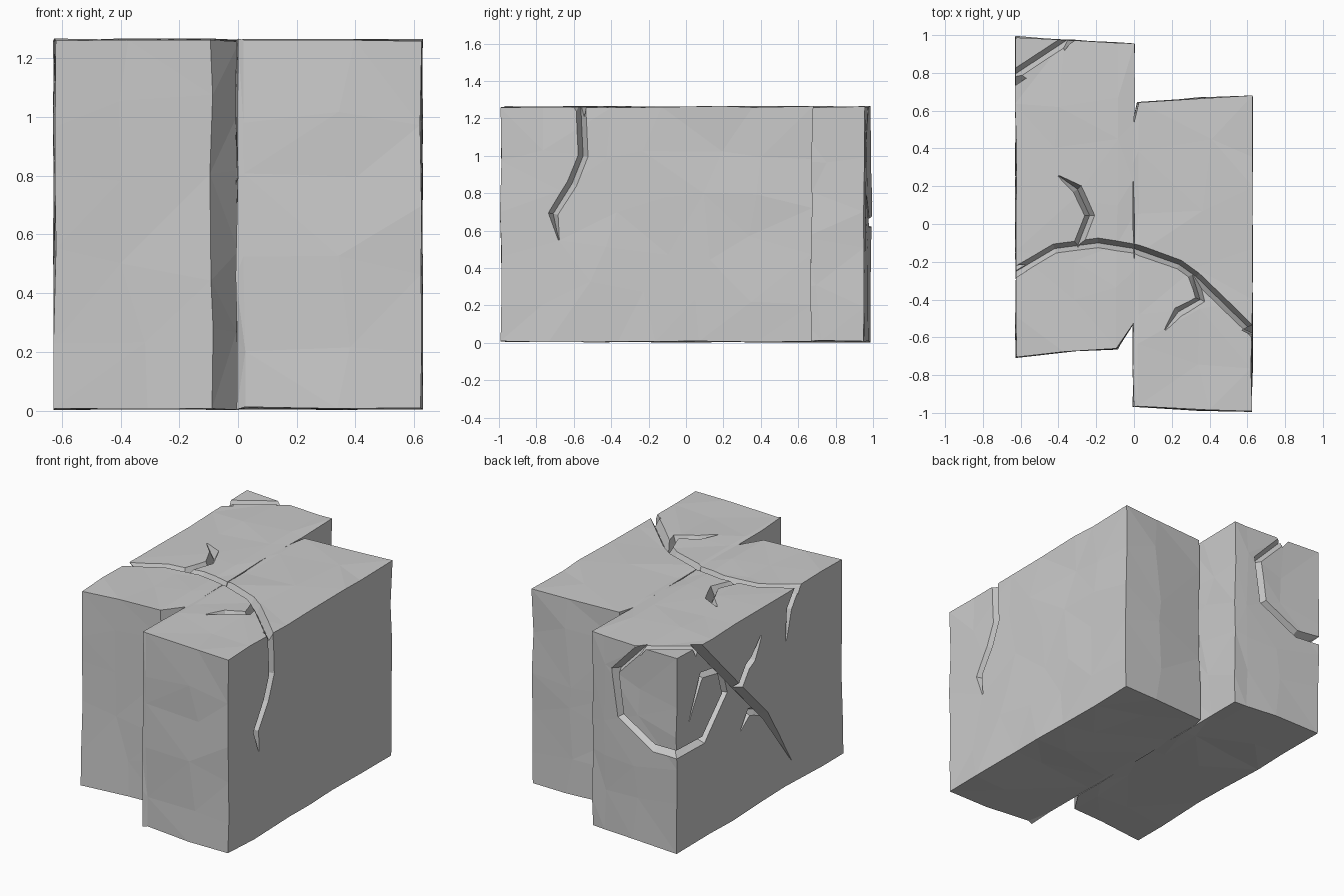
import bpy, bmesh, random
from mathutils import Vector

if "Cube" in bpy.data.objects:
    bpy.data.objects.remove(bpy.data.objects["Cube"])

TOP, SIDE, BOTTOM = 1.262, 0.625, 0.008
ROWS, LAYERS = 6, 5


def make_object(name, bm):
    bmesh.ops.recalc_face_normals(bm, faces=bm.faces)
    mesh = bpy.data.meshes.new(name)
    bm.to_mesh(mesh)
    bm.free()
    ob = bpy.data.objects.new(name, mesh)
    bpy.context.collection.objects.link(ob)
    return ob


def stone_block(name, columns, seed):
    """Rough hewn block; columns are (x, front y, back y)."""
    rng = random.Random(seed)
    bm = bmesh.new()
    size = (len(columns) - 1, ROWS, LAYERS)
    verts = {}

    def vert(i, j, k):
        if (i, j, k) not in verts:
            x, y0, y1 = columns[i]
            p = [x, y0 + (y1 - y0) * j / ROWS, BOTTOM + (TOP - BOTTOM) * k / LAYERS]
            # slide facet corners along the face, nudge them only slightly out of it
            for a, (idx, slide) in enumerate(zip((i, j, k), (0.006, 0.08, 0.07))):
                p[a] += rng.uniform(-1, 1) * (slide if 0 < idx < size[a] else 0.006)
            if 0 < i < size[0] and abs(x) > 0.2:
                p[0] += rng.uniform(-0.06, 0.06)
            verts[i, j, k] = bm.verts.new(p)
        return verts[i, j, k]

    for axis in range(3):
        u, v = [a for a in range(3) if a != axis]
        for end in (0, size[axis]):
            for a in range(size[u]):
                for b in range(size[v]):
                    quad = []
                    for da, db in ((0, 0), (1, 0), (1, 1), (0, 1)):
                        c = [0, 0, 0]
                        c[axis], c[u], c[v] = end, a + da, b + db
                        quad.append(vert(*c))
                    bm.faces.new(quad)
    bmesh.ops.triangulate(bm, faces=bm.faces)
    return make_object(name, bm)


def crack_cutter(points, normal, taper_start, taper_end, width=0.026, depth=0.055):
    """V-shaped wedge swept along a path lying on a face."""
    n, pts = Vector(normal), [Vector(p) for p in points]
    bm = bmesh.new()
    rings = []
    for i, p in enumerate(pts):
        before = (p - pts[i - 1]).normalized() if i else None
        after = (pts[i + 1] - p).normalized() if i < len(pts) - 1 else None
        t = ((before or after) + (after or before)).normalized()
        side = n.cross(t).normalized()
        tip = (i == 0 and taper_start) or (after is None and taper_end)
        w, d = (0.003, 0.008) if tip else (width, depth)
        h = 0.03
        wide = w * (d + h) / d
        rings.append([bm.verts.new(q) for q in
                      (p + side * wide + n * h, p - side * wide + n * h, p - n * d)])
    for r, s in zip(rings, rings[1:]):
        for k in range(3):
            m = (k + 1) % 3
            bm.faces.new((r[k], r[m], s[m], s[k]))
    bm.faces.new(rings[0])
    bm.faces.new(rings[-1])
    bmesh.ops.triangulate(bm, faces=bm.faces)
    ob = make_object("crack_cutter", bm)
    ob.hide_render = True
    return ob


def cut(block, cutter):
    mod = block.modifiers.new("crack", 'BOOLEAN')
    mod.operation, mod.solver, mod.object = 'DIFFERENCE', 'EXACT', cutter
    bpy.context.view_layer.objects.active = block
    bpy.ops.object.modifier_apply(modifier=mod.name)


# Two blocks pushed together and offset, each with one chipped vertical edge
left = stone_block("left_block", [(-0.625, -0.705, 0.99), (-0.36, -0.675, 0.97),
                                  (-0.09, -0.66, 0.957), (0.0, -0.52, 0.95)], 4)
right = stone_block("right_block", [(-0.004, -0.965, 0.53), (0.02, -0.966, 0.642),
                                    (0.36, -0.985, 0.67), (0.625, -0.99, 0.675)], 9)

# Mapping from flat face coordinates to space, with the outward normal
faces = {
    "top": (lambda a, b: (a, b, TOP), (0, 0, 1)),
    "right": (lambda y, z: (SIDE, y, z), (1, 0, 0)),
    "left": (lambda y, z: (-SIDE, y, z), (-1, 0, 0)),
    "back": (lambda x, z: (x, 0.95 - 0.064 * x, z), (0.064, 0.998, 0)),
}

# Cracks: blocks hit, face, taper at start, taper at end, path
L, R = left, right
cracks = [
    # long crack across the top, with two branches
    ((L, R), "top", 0, 0, [(-0.69, -0.29), (-0.42, -0.13), (-0.19, -0.1), (0.0, -0.13),
                           (0.24, -0.215), (0.33, -0.28), (0.69, -0.63)]),
    ((L,), "top", 0, 1, [(-0.30, -0.12), (-0.235, 0.045), (-0.30, 0.185), (-0.40, 0.255)]),
    ((R,), "top", 0, 1, [(0.31, -0.27), (0.35, -0.40), (0.235, -0.465), (0.165, -0.56)]),
    # its ends running down both sides
    ((R,), "right", 0, 1, [(-0.565, 1.32), (-0.55, 1.0), (-0.61, 0.85), (-0.71, 0.69),
                           (-0.68, 0.55)]),
    ((L,), "left", 0, 1, [(-0.29, 1.31), (-0.16, 1.15), (-0.12, 0.96)]),
    # broken back corner: top, back and left faces
    ((L,), "top", 0, 0, [(-0.71, 0.74), (-0.30, 1.01)]),
    ((L,), "back", 0, 0, [(-0.41, 1.31), (-0.17, 1.06), (-0.21, 0.78), (-0.46, 0.64),
                          (-0.68, 0.65)]),
    ((L,), "left", 0, 1, [(1.05, 0.65), (0.72, 0.64), (0.50, 0.86), (0.55, 1.03),
                          (0.73, 1.06), (0.86, 0.81)]),
    # long diagonal crack on the left face, with two branches
    ((L,), "left", 0, 1, [(0.83, 1.32), (0.354, 0.83), (0.08, 0.55), (-0.19, 0.16)]),
    ((L,), "left", 0, 1, [(0.35, 0.82), (0.265, 0.94), (0.21, 0.97), (0.13, 1.09)]),
    ((L,), "left", 0, 1, [(0.13, 0.60), (0.25, 0.64), (0.334, 0.55)]),
]

for blocks, face, t0, t1, path in cracks:
    place, normal = faces[face]
    cutter = crack_cutter([place(*p) for p in path], normal, t0, t1)
    for block in blocks:
        cut(block, cutter)
    bpy.data.objects.remove(cutter)
